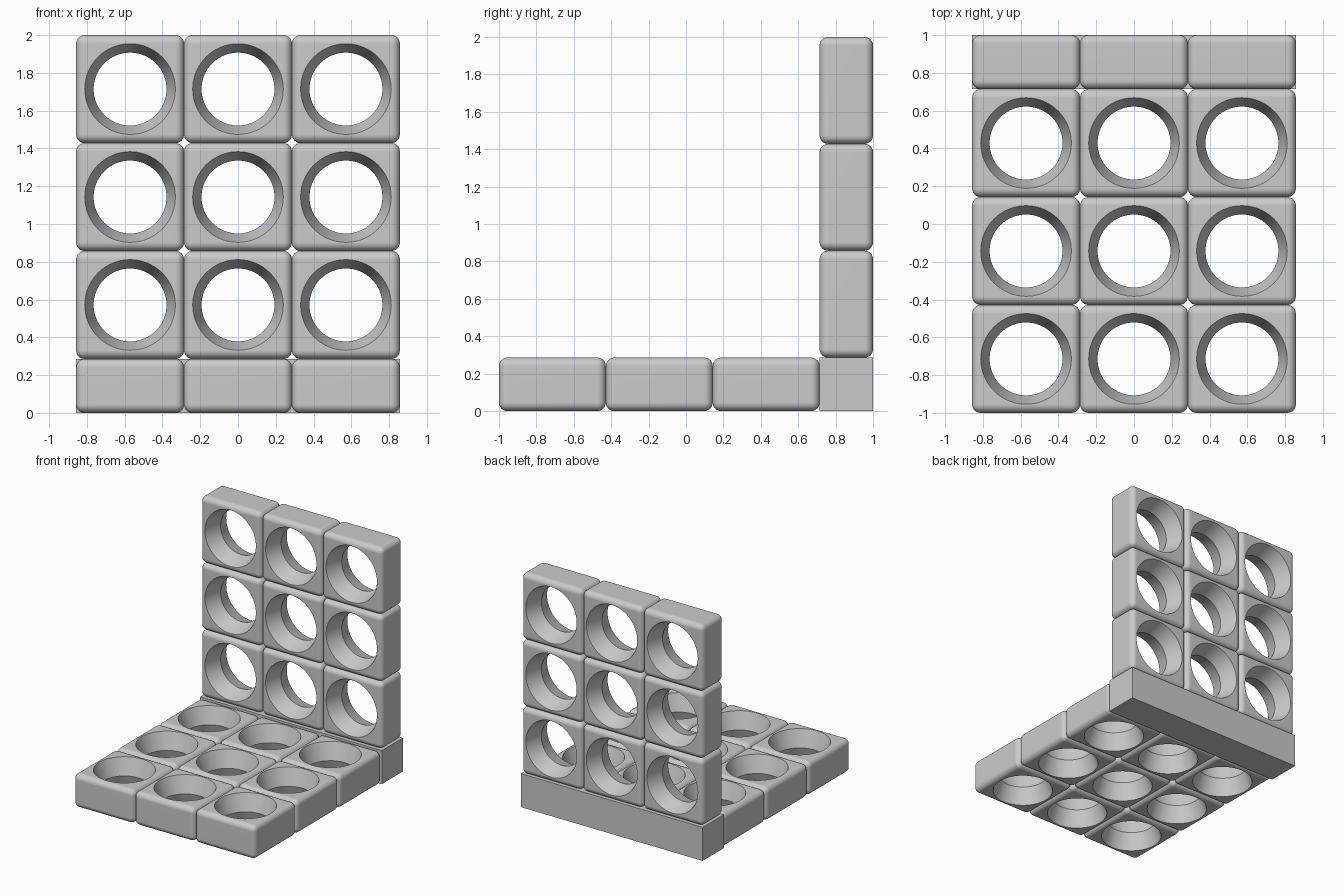
import bpy
import bmesh
from math import pi

if "Cube" in bpy.data.objects:
    bpy.data.objects.remove(bpy.data.objects["Cube"], do_unlink=True)

PITCH = 4 / 7          # tile width
THICK = PITCH / 2      # tile thickness
RIM, WAIST = 0.24, 0.193
ROUND = 0.045

grey = bpy.data.materials.new("plain_grey")
grey.use_nodes = True
colour = (0.6, 0.6, 0.6, 1)
grey.diffuse_color = colour
grey.node_tree.nodes["Principled BSDF"].inputs["Base Color"].default_value = colour


def add_object(name, mesh, location=(0, 0, 0)):
    obj = bpy.data.objects.new(name, mesh)
    obj.location = location
    bpy.context.collection.objects.link(obj)
    return obj


def box_mesh(name, size):
    bm = bmesh.new()
    bmesh.ops.create_cube(bm, size=1)
    bmesh.ops.scale(bm, vec=size, verts=bm.verts)
    mesh = bpy.data.meshes.new(name)
    bm.to_mesh(mesh)
    bm.free()
    mesh.materials.append(grey)
    return mesh


# Hourglass cutter: a tube of three rings, narrow at mid depth
def hourglass_mesh(sides=64):
    reach = THICK / 2 * 1.1
    wide = WAIST + (RIM - WAIST) * 1.1
    bm = bmesh.new()
    rings = []
    for z, r in ((-reach, wide), (0, WAIST), (reach, wide)):
        ring = bmesh.ops.create_circle(bm, segments=sides, radius=r)["verts"]
        for v in ring:
            v.co.z = z
        rings.append(ring)
    for low, high in zip(rings, rings[1:]):
        for i in range(sides):
            j = (i + 1) % sides
            bm.faces.new((low[i], low[j], high[j], high[i]))
    bm.faces.new(rings[0])
    bm.faces.new(rings[-1])
    bmesh.ops.recalc_face_normals(bm, faces=bm.faces)
    mesh = bpy.data.meshes.new("hole_cutter")
    bm.to_mesh(mesh)
    bm.free()
    mesh.materials.append(grey)
    return mesh


# Master tile: rounded block with a hole narrowing to its middle
cutter = add_object("hole_cutter", hourglass_mesh())
cutter.hide_render = True
master = add_object("floor_tile", box_mesh("tile", (PITCH, PITCH, THICK)))
bevel = master.modifiers.new("rounding", "BEVEL")
bevel.width = ROUND
bevel.segments = 6
hole = master.modifiers.new("hole", "BOOLEAN")
hole.object = cutter
hole.operation = "DIFFERENCE"
hole.solver = "EXACT"

bpy.ops.object.select_all(action="DESELECT")
master.select_set(True)
bpy.context.view_layer.objects.active = master
for modifier in ("rounding", "hole"):
    bpy.ops.object.modifier_apply(modifier=modifier)
bpy.ops.object.shade_smooth_by_angle(angle=pi / 6)
tile_mesh = master.data
bpy.data.objects.remove(master, do_unlink=True)
bpy.data.objects.remove(cutter, do_unlink=True)

# Three by three tiles on the floor and on the back wall
for col in (-1, 0, 1):
    for row in range(3):
        floor = add_object("floor_tile", tile_mesh,
                           (col * PITCH, -1 + (row + 0.5) * PITCH, THICK / 2))
        wall = add_object("wall_tile", tile_mesh,
                          (col * PITCH, 1 - THICK / 2, THICK + (row + 0.5) * PITCH))
        wall.rotation_euler.x = pi / 2
        for tile in (floor, wall):
            normals = tile.modifiers.new("even_shading", "WEIGHTED_NORMAL")
            normals.keep_sharp = True

# Square bar joining floor and wall
add_object("corner_bar", box_mesh("corner_bar", (3 * PITCH, THICK, THICK)),
           (0, 1 - THICK / 2, THICK / 2))
